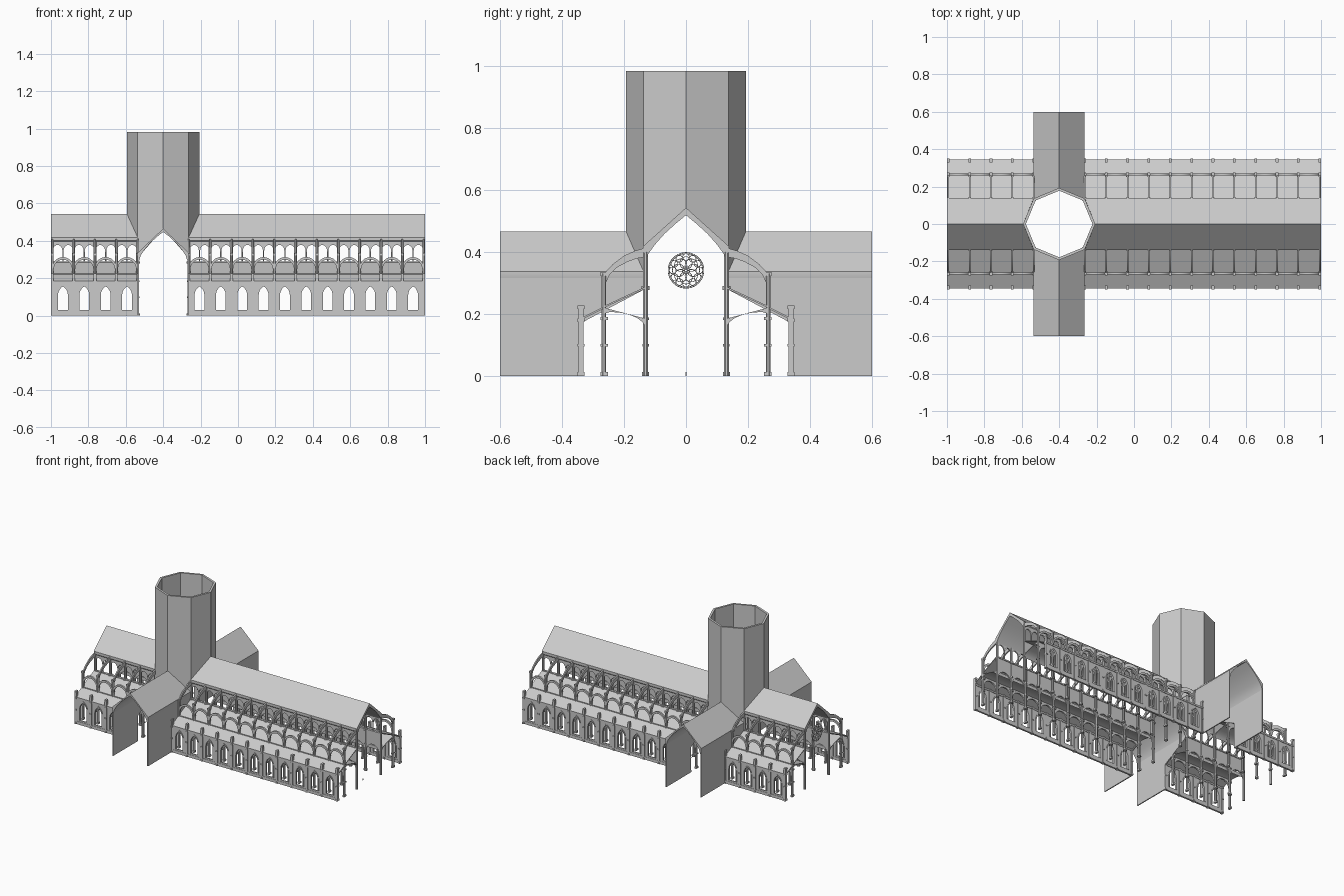
import bpy, bmesh, math

if "Cube" in bpy.data.objects:
    bpy.data.objects.remove(bpy.data.objects["Cube"])

CX = -0.4                      # crossing centre
BAY = 0.1142
BAYS = [-0.993 + BAY * (i + .5) for i in range(4)] + [-0.263 + BAY * (i + .5) for i in range(11)]
LINES = [-0.993 + BAY * i for i in range(5)] + [-0.263 + BAY * i for i in range(12)]


def solid(bm, low, high):
    a = [bm.verts.new(p) for p in low]
    b = [bm.verts.new(p) for p in high]
    bm.faces.new(a)
    bm.faces.new(b[::-1])
    for i in range(len(a)):
        j = (i + 1) % len(a)
        bm.faces.new((a[i], b[i], b[j], a[j]))


def along_x(bm, pts, a, b):
    """Extrude a (y, z) outline along x; ends may depend on y."""
    fa = a if callable(a) else lambda u: a
    fb = b if callable(b) else lambda u: b
    solid(bm, [(fa(u), u, z) for u, z in pts], [(fb(u), u, z) for u, z in pts])


def along_y(bm, pts, a, b):
    """Extrude an (x, z) outline along y; ends may depend on x."""
    fa = a if callable(a) else lambda u: a
    fb = b if callable(b) else lambda u: b
    solid(bm, [(u, fa(u), z) for u, z in pts], [(u, fb(u), z) for u, z in pts])


def box(bm, x, y, hx, hy, z0, z1):
    along_y(bm, [(x - hx, z0), (x + hx, z0), (x + hx, z1), (x - hx, z1)], y - hy, y + hy)


def drum(bm, x, y, r, z0, z1, n=8):
    c = [(x + r * math.cos((i + .5) * math.tau / n), y + r * math.sin((i + .5) * math.tau / n))
         for i in range(n)]
    solid(bm, [(p, q, z0) for p, q in c], [(p, q, z1) for p, q in c])


def arch(c, hw, spring, apex, n=6):
    """Arch points left to right: pointed when taller than wide, else round."""
    h = apex - spring
    if h > hw:
        R = (hw * hw + h * h) / (2 * hw)
        end = math.acos((R - hw) / R)
        half = [(-hw + R - R * math.cos(end * i / n), R * math.sin(end * i / n)) for i in range(n + 1)]
    else:
        half = [(-hw * math.cos(math.pi / 2 * i / n), h * math.sin(math.pi / 2 * i / n)) for i in range(n + 1)]
    pts = half + [(-x, z) for x, z in half[-2::-1]]
    return [(c + x, spring + z) for x, z in pts]


def finish(name, bm, mirror=True):
    bmesh.ops.recalc_face_normals(bm, faces=bm.faces)
    me = bpy.data.meshes.new(name)
    bm.to_mesh(me)
    bm.free()
    ob = bpy.data.objects.new(name, me)
    bpy.context.collection.objects.link(ob)
    if mirror:
        m = ob.modifiers.new("Mirror", 'MIRROR')
        m.use_axis = (False, True, False)
        m.use_mirror_merge = False
    bpy.ops.object.select_all(action='DESELECT')
    ob.select_set(True)
    bpy.context.view_layer.objects.active = ob
    bpy.ops.object.shade_smooth_by_angle(angle=math.radians(30))
    return ob


# outer aisle wall: lancet window with a raised surround in every bay
bm = bmesh.new()
for c in BAYS:
    h = BAY / 2
    win = arch(c, .026, .11, .156)
    m = len(win) // 2
    left = [(c, .03), (c - .026, .03)] + win[:m + 1] + [(c, .18), (c - h, .18), (c - h, 0), (c, 0)]
    along_y(bm, left, .335, .343)
    along_y(bm, [(2 * c - x, z) for x, z in left], .335, .343)
    rim = arch(c, .033, .11, .166)
    along_y(bm, [(c - .026, .03)] + win + [(c + .026, .03), (c + .033, .03)] + rim[::-1] + [(c - .033, .03)],
            .332, .346)
    box(bm, c, .339, h, .007, .173, .185)
    box(bm, c, .339, h, .006, 0, .02)
finish("outer_aisle_wall", bm)

# outer buttress piers
bm = bmesh.new()
for x in LINES:
    box(bm, x, .339, .007, .008, 0, .222)
    for z0, z1 in ((0, .012), (.095, .103), (.173, .185), (.215, .226)):
        box(bm, x, .339, .007 if z0 < .2 else .0068, .011, z0, z1)
finish("outer_piers", bm)

# middle arcade: piers, low arches and free-standing upper arches
bm = bmesh.new()
for x in LINES:
    drum(bm, x, .265, .0085, 0, .33)
    for z0, z1 in ((0, .012), (.095, .103), (.18, .19), (.322, .335)):
        box(bm, x, .263, .007, .012, z0, z1)
for c in BAYS:
    h = BAY / 2
    along_y(bm, [(c - h, .14)] + arch(c, h - .007, .14, .19) + [(c + h, .14), (c + h, .226), (c - h, .226)],
            .26, .27)
    along_y(bm, arch(c, h, .255, .313) + arch(c, h - .009, .25, .299)[::-1], .259, .271)
finish("middle_arcade", bm)

# nave arcade, gallery wall and twin-arched clerestory
bm = bmesh.new()
for x in LINES:
    drum(bm, x, .13, .0085, 0, .40)
    for z0, z1, r in ((0, .012, .012), (.095, .103, .011), (.18, .188, .011), (.277, .29, .014)):
        drum(bm, x, .13, r if abs(x) < .99 else .0075, z0, z1)
for c in BAYS:
    h = BAY / 2
    along_y(bm, [(c - h, .14)] + arch(c, h - .007, .14, .195) + [(c + h, .14), (c + h, .285), (c - h, .285)],
            .126, .134)
    box(bm, c, .13, h, .008, .279, .288)
    for s in (-1, 1):
        k = c + s * h / 2
        along_y(bm, [(k - h / 2, .34)] + arch(k, h / 2 - .004, .35, .378)
                + [(k + h / 2, .34), (k + h / 2, .41), (k - h / 2, .41)], .126, .134)
    drum(bm, c, .13, .004, .285, .36, 6)
finish("nave_arcade", bm)

# flying buttresses
bm = bmesh.new()
fly = [(.258, .30), (.247, .325), (.225, .348), (.19, .367), (.16, .378), (.133, .383),
       (.133, .412), (.165, .403), (.2, .387), (.235, .361), (.262, .332)]
for x in LINES:
    along_x(bm, fly, x - .004, x + .004)
finish("flying_buttresses", bm)

# aisle roofs and inner aisle vault
arms = ((-1, CX - .135), (CX + .135, 1))
bm = bmesh.new()
for a, b in arms:
    along_x(bm, [(.343, .178), (.265, .217), (.265, .223), (.343, .184)], a, b)
    along_x(bm, [(.265, .219), (.133, .28), (.133, .286), (.265, .225)], a, b)
finish("aisle_roofs", bm)
bm = bmesh.new()
for a, b in arms:
    along_x(bm, [(.265, .22), (.133, .185), (.133, .163), (.142, .175), (.16, .188),
                 (.185, .198), (.215, .204), (.245, .206), (.265, .2)], a, b)
finish("aisle_vault", bm)


# roofs: gable outside, pointed vault inside, cut to the octagon
def reach(u):
    return .193 - .0565 * min(abs(u), .1365) / .1365


bm = bmesh.new()
half = [(.126, .385), (.118, .398), (.1, .423), (.07, .457), (.035, .489)]
prof = ([(-y, z) for y, z in half] + [(0, .518)] + half[::-1]
        + [(.138, .40), (.138, .418), (0, .542), (-.138, .418), (-.138, .40)])
along_x(bm, prof, -1, lambda u: CX - reach(u))
along_x(bm, prof, lambda u: CX + reach(u), 1)
finish("nave_roof", bm, False)

bm = bmesh.new()
half = [(.128, .295), (.12, .322), (.1, .352), (.07, .387), (.035, .42)]
prof = ([(-x, z) for x, z in half] + [(0, .447)] + half[::-1]
        + [(.136, .316), (.136, .336), (0, .465), (-.136, .336), (-.136, .316)])
along_y(bm, [(CX + x, z) for x, z in prof], lambda u: reach(u - CX), .6)
finish("transept_roof", bm)

# transept side walls, open towards the aisles
bm = bmesh.new()
for s in (-1, 1):
    along_x(bm, [(.132, .28), (.335, .172), (.335, 0), (.6, 0), (.6, .32), (.132, .32)],
            CX + s * .129, CX + s * .136)
finish("transept_walls", bm)

# octagonal crossing tower, panels trimmed along the gables
bm = bmesh.new()
for k in range(8):
    loop, zs = [], []
    for i, r in ((k, .193), (k + 1, .193), (k + 1, .178), (k, .178)):
        t = i * math.pi / 4
        loop.append((CX + r * math.cos(t), r * math.sin(t)))
        nave = (k + 1) // 2 % 2 == 0
        if i % 2:
            zs.append(.41 if nave else .32)
        else:
            zs.append(.54 if nave else .465)
    solid(bm, [(x, y, z) for (x, y), z in zip(loop, zs)], [(x, y, .982) for x, y in loop])
finish("crossing_tower", bm, False)

# rose window tracery
cu = bpy.data.curves.new("rose_window", 'CURVE')
cu.dimensions = '3D'
cu.bevel_depth = .0013
cu.bevel_resolution = 1


def ring(y, z, r, n=24):
    s = cu.splines.new('POLY')
    s.points.add(n - 1)
    for i, p in enumerate(s.points):
        t = i * math.tau / n
        p.co = (-.997, y + r * math.cos(t), z + r * math.sin(t), 1)
    s.use_cyclic_u = True


for r in (.0575, .054, .012):
    ring(0, .34, r, 40)
for n, d, r in ((12, .043, .0108), (8, .024, .02)):
    for i in range(n):
        t = i * math.tau / n
        ring(d * math.cos(t), .34 + d * math.sin(t), r)
bpy.context.collection.objects.link(bpy.data.objects.new("rose_window", cu))

# tiny scale figure on the nave floor
bm = bmesh.new()
box(bm, .95, 0, .0012, .002, 0, .0095)
drum(bm, .95, 0, .0012, .0095, .012)
finish("scale_figure", bm, False)
